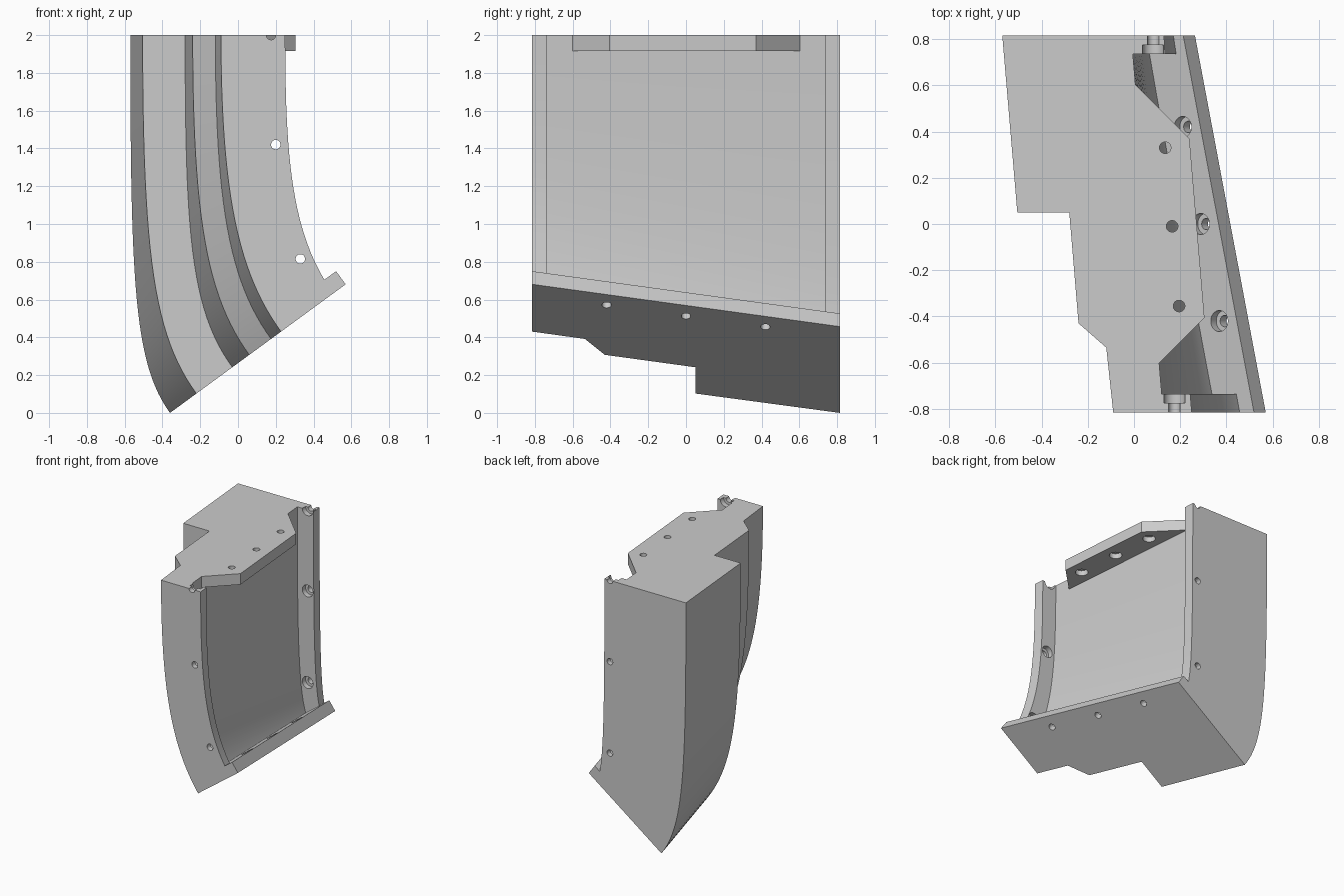
import bpy, bmesh, math
from mathutils import Vector

if "Cube" in bpy.data.objects:
    bpy.data.objects.remove(bpy.data.objects["Cube"])

TILT = math.atan(0.732)                     # pitch of the angled base
UP = Vector((-math.sin(TILT), 0, math.cos(TILT)))
LIP = 0.086                                 # lip thickness
SEG = 24


def base(x, y):
    """Point on the angled base plane."""
    return Vector((x, y, 0.732 * (x + 0.36)))


def loft(name, rings):
    """Closed solid through rings of equal point count."""
    bm = bmesh.new()
    vs = [[bm.verts.new(p) for p in r] for r in rings]
    n = len(vs[0])
    for a, b in zip(vs, vs[1:]):
        for i in range(n):
            j = (i + 1) % n
            bm.faces.new((a[i], a[j], b[j], b[i]))
    bm.faces.new(vs[0])
    bm.faces.new(vs[-1][::-1])
    bmesh.ops.recalc_face_normals(bm, faces=bm.faces)
    me = bpy.data.meshes.new(name)
    bm.to_mesh(me)
    bm.free()
    ob = bpy.data.objects.new(name, me)
    bpy.context.collection.objects.link(ob)
    return ob


def activate(ob):
    bpy.ops.object.select_all(action='DESELECT')
    ob.select_set(True)
    bpy.context.view_layer.objects.active = ob


def drill(ob, points, outward):
    """Counterbored bolt holes; points lie on the inner face."""
    outward = Vector(outward)
    q = outward.to_track_quat('Z', 'Y')
    for p in points:
        rings = []
        for r, h in ((0.046, -0.012), (0.046, 0.04), (0.025, 0.04), (0.025, 0.13)):
            rings.append([Vector(p) + q @ Vector((r * math.cos(a), r * math.sin(a), h))
                          for a in (math.tau * (i + 0.5) / 24 for i in range(24))])
        cutter = loft("hole_cutter", rings)
        cutter.hide_render = True
        m = ob.modifiers.new("hole", 'BOOLEAN')
        m.operation, m.solver, m.object = 'DIFFERENCE', 'EXACT', cutter
        activate(ob)
        bpy.ops.object.modifier_apply(modifier=m.name)
        bpy.data.objects.remove(cutter)


def column(xt, xb, y):
    """Curve from the top face down to the base, arriving square to it."""
    end = base(xb, y)
    k = min((xb - xt) * 0.9 / math.sin(TILT), 0.38)
    c2 = end + UP * k
    c1 = Vector((xt, y, c2.z + 0.42))
    top = Vector((xt, y, 2))
    pts = []
    for i in range(SEG + 1):
        t = i / SEG
        s = 1 - t
        pts.append(top * s**3 + c1 * 3 * t * s * s + c2 * 3 * t * t * s + end * t**3)
    return pts


# Curved wall with stepped outside and two side flanges: (top x, base x, y)
OUTLINE = [(-0.57, -0.36, 0.815), (-0.505, -0.22, 0.05), (-0.28, -0.03, 0.05),
           (-0.24, 0.06, -0.43), (-0.12, 0.175, -0.535), (-0.09, 0.228, -0.815),
           (0.25, 0.505, -0.815), (0.243, 0.49, -0.735), (0.12, 0.385, -0.735),
           (-0.005, 0.105, 0.735), (0.134, 0.215, 0.735), (0.13, 0.20, 0.815)]
shell = loft("curved_shell", list(zip(*[column(*c) for c in OUTLINE])))
drill(shell, [(0.175, -0.735, 2), (0.2, -0.735, 1.42), (0.33, -0.735, 0.815)], (0, -1, 0))
drill(shell, [(0.083, 0.735, 2), (0.083, 0.735, 1.37), (0.083, 0.735, 0.66)], (0, 1, 0))

# Bottom lip lying on the angled base
corners = [base(0.36, -0.815), base(0.57, -0.815), base(0.264, 0.815), base(0.06, 0.815)]
lip = loft("bottom_lip", [corners, [p + UP * LIP for p in corners]])
drill(lip, [base(x, y) + UP * LIP for x, y in ((0.42, -0.42), (0.34, 0), (0.262, 0.42))], -UP)

# Top plate with chamfered ends
PLATE = [(0.097, -0.605), (0.105, -0.605), (0.305, -0.405), (0.24, 0.37),
         (0.005, 0.605), (-0.005, 0.605)]
plate = loft("top_plate", [[(x, y, z) for x, y in PLATE] for z in (1.915, 2)])
drill(plate, [(0.195, -0.355, 1.915), (0.165, -0.01, 1.915), (0.135, 0.33, 1.915)], (0, 0, 1))

for ob in (shell, lip, plate):
    activate(ob)
    bpy.ops.object.shade_smooth_by_angle(angle=math.radians(20))
